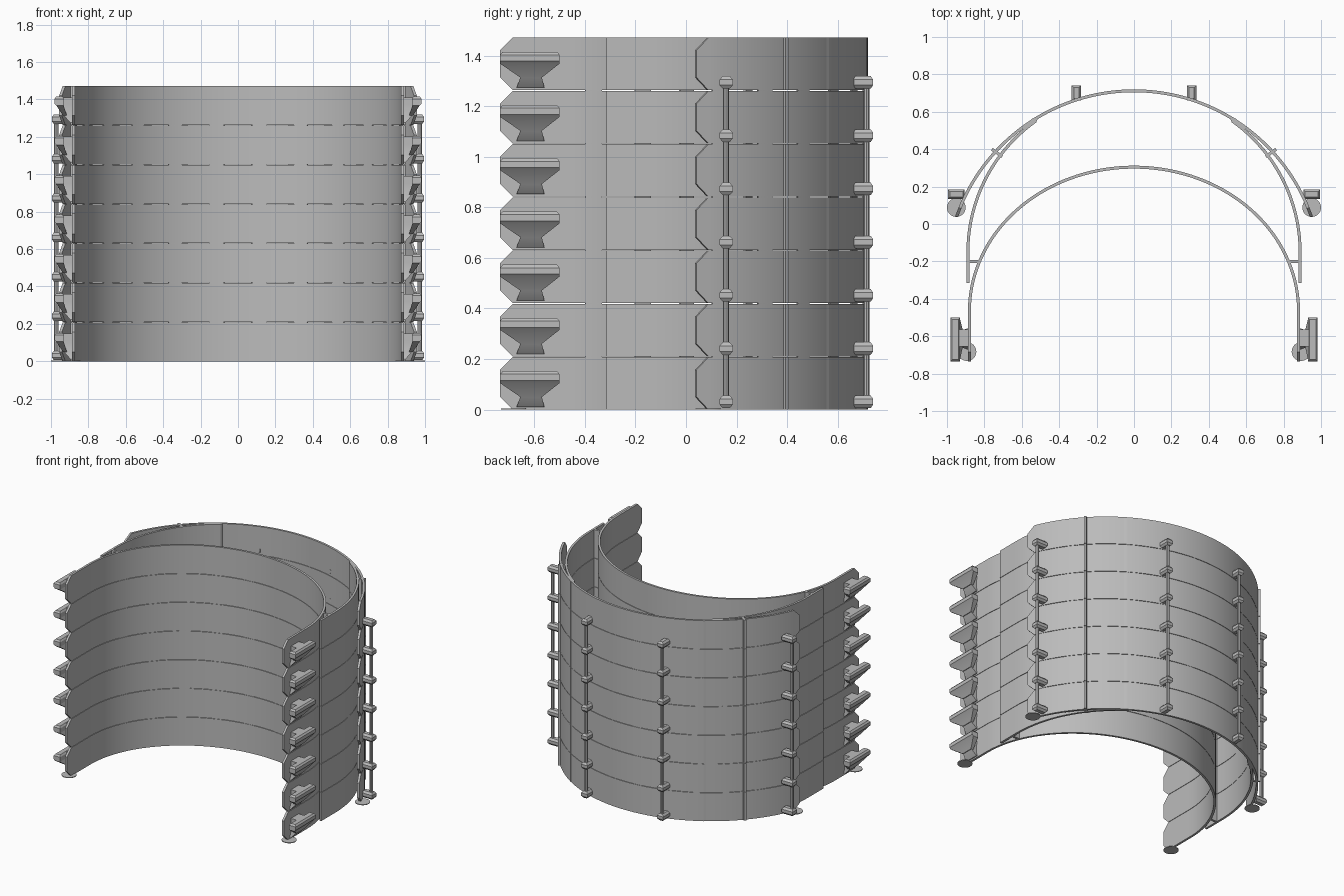
import bpy, bmesh
from math import sin, cos, pi, radians
from mathutils import Vector

cube = bpy.data.objects.get("Cube")
if cube:
    bpy.data.objects.remove(cube)

LAYERS, PITCH, HEIGHT, THICK = 7, 0.2105, 0.2075, 0.016

grey = bpy.data.materials.new("light grey plastic")
grey.use_nodes = True
grey.diffuse_color = (0.5, 0.5, 0.5, 1)
grey.node_tree.nodes["Principled BSDF"].inputs["Base Color"].default_value = (0.5, 0.5, 0.5, 1)


def finish(name, bm, mirror=False, stack=True):
    bmesh.ops.recalc_face_normals(bm, faces=bm.faces)
    mesh = bpy.data.meshes.new(name)
    bm.to_mesh(mesh)
    bm.free()
    mesh.materials.append(grey)
    mesh.shade_smooth()
    mesh.set_sharp_from_angle(angle=radians(25))
    obj = bpy.data.objects.new(name, mesh)
    bpy.context.collection.objects.link(obj)
    if mirror:
        obj.modifiers.new("Mirror", 'MIRROR').use_clip = False
    if stack:
        arr = obj.modifiers.new("Stack", 'ARRAY')
        arr.count = LAYERS
        arr.use_relative_offset = False
        arr.use_constant_offset = True
        arr.constant_offset_displace = (0, 0, PITCH)
    return obj


def loft(bm, rings):
    """Skin a list of equal sized vertex loops and cap both ends."""
    loops = [[bm.verts.new(p) for p in ring] for ring in rings]
    n = len(loops[0])
    for a, b in zip(loops, loops[1:]):
        for i in range(n):
            j = (i + 1) % n
            bm.faces.new((a[i], a[j], b[j], b[i]))
    bm.faces.new(loops[0])
    bm.faces.new(loops[-1][::-1])


def ribbon(bm, path, chamfer=0.0, z0=0.0, z1=HEIGHT, thick=THICK):
    """Upright strip following a path, optionally with pointed-off ends."""
    pts = [Vector(p) for p in path]
    if chamfer:
        for end, step in ((0, 1), (-1, -2)):
            d = (pts[step] - pts[end]).normalized()
            pts.insert(1 if end == 0 else len(pts) - 1, pts[end] + d * chamfer)
    rings = []
    last = len(pts) - 1
    for i, p in enumerate(pts):
        t = (pts[min(i + 1, last)] - pts[max(i - 1, 0)]).normalized()
        side = Vector((-t.y, t.x)) * thick / 2
        c = chamfer if i in (0, last) else 0
        a, b = p + side, p - side
        rings.append([(a.x, a.y, z0 + c), (b.x, b.y, z0 + c),
                      (b.x, b.y, z1 - c), (a.x, a.y, z1 - c)])
    loft(bm, rings)


def box_loft(bm, levels):
    """Stack of rectangles given as z, x0, x1, y0, y1."""
    loft(bm, [[(x0, y0, z), (x1, y0, z), (x1, y1, z), (x0, y1, z)]
              for z, x0, x1, y0, y1 in levels])


def arc(cx, cy, rx, ry, a0, a1, n):
    angles = [radians(a0 + (a1 - a0) * i / n) for i in range(n + 1)]
    return [(cx + rx * cos(a), cy + ry * sin(a)) for a in angles]


# Head band: half ellipse with straight arms
head_arc = arc(0, -0.466, 0.88, 0.77, 0, 180, 72)
bm = bmesh.new()
ribbon(bm, [(0.88, -0.735)] + head_arc + [(-0.88, -0.735)], chamfer=0.05)
finish("head_band", bm)

# Visor band: wide outer arc
visor_arc = arc(0, -0.293, 1.005, 1.005, 19.3, 160.7, 72)
bm = bmesh.new()
ribbon(bm, visor_arc[:1] + visor_arc[2:-2] + visor_arc[-1:], chamfer=0.05)
finish("visor_band", bm)

# Side branches joining the two bands
branch = [(0.888, -0.315)] + arc(0.03, -0.15, 0.858, 0.858, 0, 54.5, 28)
bm = bmesh.new()
ribbon(bm, branch + [(0.522, 0.568)])
finish("side_branch", bm, mirror=True)

# Short struts bracing the branches
bm = bmesh.new()
ribbon(bm, [(0.887, -0.2), (0.826, -0.2)])
ribbon(bm, [(0.705, 0.36), (0.76, 0.4)])
ribbon(bm, [(0.55, 0.548), (0.535, 0.56)])
finish("strut", bm, mirror=True)

# Thin spacer tabs bridging the gaps between layers
bm = bmesh.new()
for curve in (head_arc, visor_arc):
    for i in range(2, 69, 6):
        ribbon(bm, curve[i:i + 3], z0=HEIGHT, z1=PITCH, thick=THICK * 0.6)
spacers = finish("layer_spacer", bm)
spacers.modifiers["Stack"].count = LAYERS - 1

# Strap hooks: flared bar carried on a sloping stem
bm = bmesh.new()
box_loft(bm, [(0.01, 0.882, 0.895, -0.67, -0.56),
              (0.05, 0.882, 0.93, -0.655, -0.57),
              (0.105, 0.882, 0.955, -0.655, -0.565),
              (0.148, 0.882, 0.955, -0.655, -0.565)])
box_loft(bm, [(0.05, 0.915, 0.935, -0.655, -0.57),
              (0.105, 0.932, 0.972, -0.735, -0.5),
              (0.115, 0.93, 0.982, -0.735, -0.5),
              (0.14, 0.93, 0.982, -0.735, -0.5),
              (0.152, 0.938, 0.972, -0.725, -0.51)])
finish("strap_hook", bm, mirror=True)


# Visor pegs: small chamfered blocks on the outer band
def peg(bm, x0, x1, y0, y1, bevel):
    bx, by = bevel
    box_loft(bm, [(0.006, x0 + bx, x1 - bx, y0 + by, y1 - by),
                  (0.02, x0, x1, y0, y1),
                  (0.042, x0, x1, y0, y1),
                  (0.056, x0 + bx, x1 - bx, y0 + by, y1 - by)])


bm = bmesh.new()
peg(bm, 0.905, 0.995, 0.133, 0.185, (0.01, 0.012))
peg(bm, 0.283, 0.333, 0.66, 0.74, (0.012, 0.01))
finish("visor_peg", bm, mirror=True)

# Vertical rods linking the pegs of all layers
bm = bmesh.new()
for x, y in ((0.972, 0.158), (0.308, 0.714)):
    loft(bm, [[(x + 0.012 * cos(a * pi / 4), y + 0.012 * sin(a * pi / 4), z)
               for a in range(8)] for z in (0.02, PITCH * (LAYERS - 1) + 0.03)])
finish("support_rod", bm, mirror=True, stack=False)

# Flat round pads under the band ends
bm = bmesh.new()
for x, y in ((0.893, -0.682), (0.95, 0.088)):
    loft(bm, [[(x + 0.05 * cos(a * pi / 16), y + 0.05 * sin(a * pi / 16), z)
               for a in range(32)] for z in (0, 0.005)])
finish("base_pad", bm, mirror=True, stack=False)
